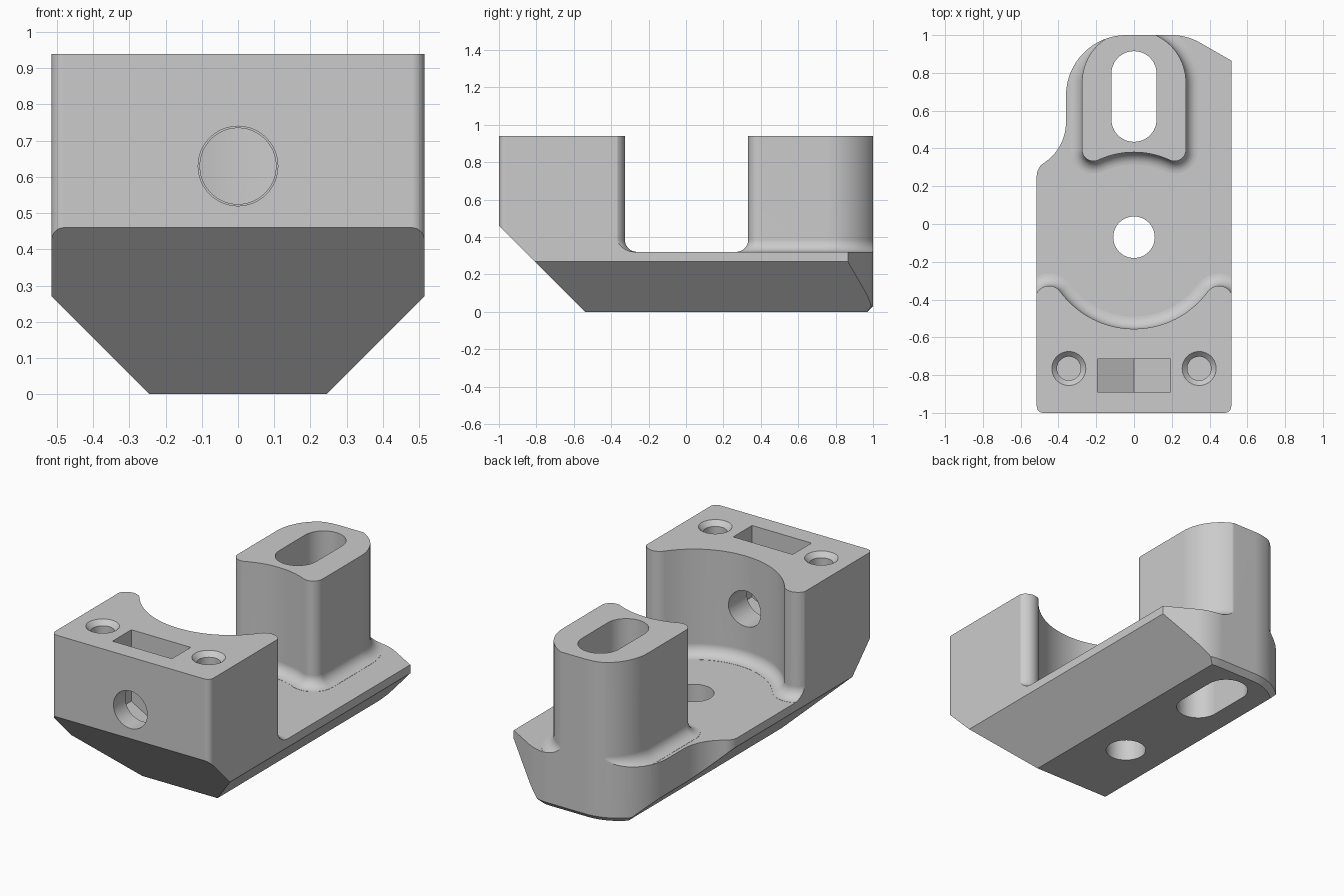
import bpy, bmesh
from math import cos, sin, radians, pi
from mathutils import Vector

if "Cube" in bpy.data.objects:
    bpy.data.objects.remove(bpy.data.objects["Cube"])

grey = bpy.data.materials.new("plain_grey")
grey.use_nodes = True
grey.diffuse_color = (0.6, 0.6, 0.6, 1)
grey.node_tree.nodes["Principled BSDF"].inputs["Base Color"].default_value = (0.6, 0.6, 0.6, 1)


def arc(cx, cy, r, a, b, n=16):
    """Points on an arc from angle a to b in degrees."""
    steps = [radians(a + (b - a) * i / n) for i in range(n + 1)]
    return [(cx + r * cos(t), cy + r * sin(t)) for t in steps]


def tidy(points):
    """Drop points that coincide with their predecessor."""
    return [p for i, p in enumerate(points)
            if (Vector(p) - Vector(points[i - 1])).length > 0.002]


def offset(points, d):
    """Grow a counter-clockwise outline by d."""
    out = []
    for i, p in enumerate(points):
        p, prev, nxt = Vector(p), Vector(points[i - 1]), Vector(points[(i + 1) % len(points)])
        e, f = (p - prev).normalized(), (nxt - p).normalized()
        n1, n2 = Vector((e.y, -e.x)), Vector((f.y, -f.x))
        out.append(tuple(p + (n1 + n2) * d / (1 + n1.dot(n2))))
    return out


def loft(name, rings):
    """Closed solid through matching rings of 3D points."""
    bm = bmesh.new()
    rows = [[bm.verts.new(p) for p in ring] for ring in rings]
    n = len(rows[0])
    for a, b in zip(rows, rows[1:]):
        for i in range(n):
            j = (i + 1) % n
            bm.faces.new((a[i], a[j], b[j], b[i]))
    bm.faces.new(rows[0][::-1])
    bm.faces.new(rows[-1])
    bmesh.ops.recalc_face_normals(bm, faces=bm.faces)
    mesh = bpy.data.meshes.new(name)
    bm.to_mesh(mesh)
    bm.free()
    mesh.materials.append(grey)
    obj = bpy.data.objects.new(name, mesh)
    bpy.context.collection.objects.link(obj)
    return obj


def flat(points, z):
    return [(x, y, z) for x, y in points]


def along_y(name, points, y0, y1):
    return loft(name, [[(x, y, z) for x, z in points] for y in (y0, y1)])


def combine(body, tool, operation):
    mod = body.modifiers.new("join", "BOOLEAN")
    mod.operation, mod.solver, mod.object = operation, "EXACT", tool
    bpy.context.view_layer.objects.active = body
    bpy.ops.object.modifier_apply(modifier=mod.name)
    bpy.data.objects.remove(tool)


TOP, FLOOR, FILLET = 0.94, 0.32, 0.065


def tower(name, points):
    """Upright with a concave fillet where it meets the plate."""
    rings = [flat(offset(points, FILLET), 0.15)]
    for i in range(9):
        t = pi / 2 * i / 8
        rings.append(flat(offset(points, FILLET * (1 - sin(t))),
                          FLOOR + 0.001 + FILLET * (1 - cos(t))))
    return loft(name, rings + [flat(points, TOP)])


# Plate, front block with round scoop, rear post
square = [(-0.8, -1.3), (0.8, -1.3), (0.8, 1.3), (-0.8, 1.3)]
body = loft("bracket_body", [flat(square, -0.1), flat(square, FLOOR)])
block = tidy([(-0.523, -1.3), (0.523, -1.3)]
             + arc(0.45, -0.4, 0.073, 0, 143.75)
             + arc(0, -0.07, 0.485, -36.25, -143.75, 48)
             + arc(-0.45, -0.4, 0.073, 36.25, 180))
post = tidy(arc(0, -0.07, 0.45, 114.93, 65.07)
            + arc(0.215, 0.3925, 0.06, -114.93, 0)
            + arc(0, 0.75, 0.275, 0, 180, 40)
            + arc(-0.215, 0.3925, 0.06, 180, 294.93))
combine(body, tower("front_block", block), "UNION")
combine(body, tower("rear_post", post), "UNION")

# Overall plan outline, slightly bevelled underneath
plan = tidy(arc(-0.48, -0.965, 0.035, 180, 270, 6)
            + arc(0.48, -0.965, 0.035, 270, 360, 6)
            + [(0.515, 0.865)]
            + arc(0.2, 0.7, 0.3, 60, 90, 10)
            + arc(-0.04, 0.68, 0.32, 90, 180, 24)
            + arc(-0.62, 0.54, 0.26, 0, -57)
            + arc(-0.435, 0.255, 0.08, 123, 180, 10))
envelope = loft("plan_envelope", [flat(offset(plan, -0.03), 0), flat(plan, 0.03), flat(plan, 1.2)])
combine(body, envelope, "INTERSECT")

# Sloping underside at both sides and the front
for s in (-1, 1):
    wedge = [(s * 0.145, -0.1), (s * 0.815, 0.57), (s * 0.815, -0.1)]
    combine(body, along_y("side_wedge", wedge, -2, 2), "DIFFERENCE")
nose = [(-0.44, -0.1), (-1.2, 0.66), (-1.2, -0.1)]
combine(body, loft("nose_wedge", [[(x, y, z) for y, z in nose] for x in (-1, 1)]), "DIFFERENCE")

# Plate hole and long slot through the post
circle = arc(0, -0.07, 0.11, 0, 360, 48)[:-1]
slot = arc(0, 0.795, 0.12, 0, 180, 24) + arc(0, 0.555, 0.12, 180, 360, 24)
for points in (circle, slot):
    combine(body, loft("hole", [flat(points, -0.2), flat(points, 1.3)]), "DIFFERENCE")

# Cross bolt hole and nut pocket in the block
for r, y0, y1 in ((0.11, -1.2, -0.8), (0.105, -0.81, -0.3)):
    combine(body, along_y("bolt_hole", arc(0, 0.63, r, 0, 360, 48)[:-1], y0, y1), "DIFFERENCE")
pocket = [(0, 0.41), (0.193, 0.52), (0.193, 1.1), (-0.193, 1.1), (-0.193, 0.52)]
combine(body, along_y("nut_pocket", pocket, -0.89, -0.715), "DIFFERENCE")

# Countersunk screw holes
for s in (-1, 1):
    rings = [flat(arc(s * 0.345, -0.765, r, 0, 360, 40)[:-1], z)
             for r, z in ((0.063, 0.6), (0.063, 0.912), (0.148, 1.0))]
    combine(body, loft("screw_hole", rings), "DIFFERENCE")

# Smooth curved walls, crisp edges
bpy.ops.object.select_all(action="DESELECT")
body.select_set(True)
bpy.context.view_layer.objects.active = body
bpy.ops.object.shade_smooth_by_angle(angle=radians(30))
weighted = body.modifiers.new("even_shading", "WEIGHTED_NORMAL")
weighted.keep_sharp = True
